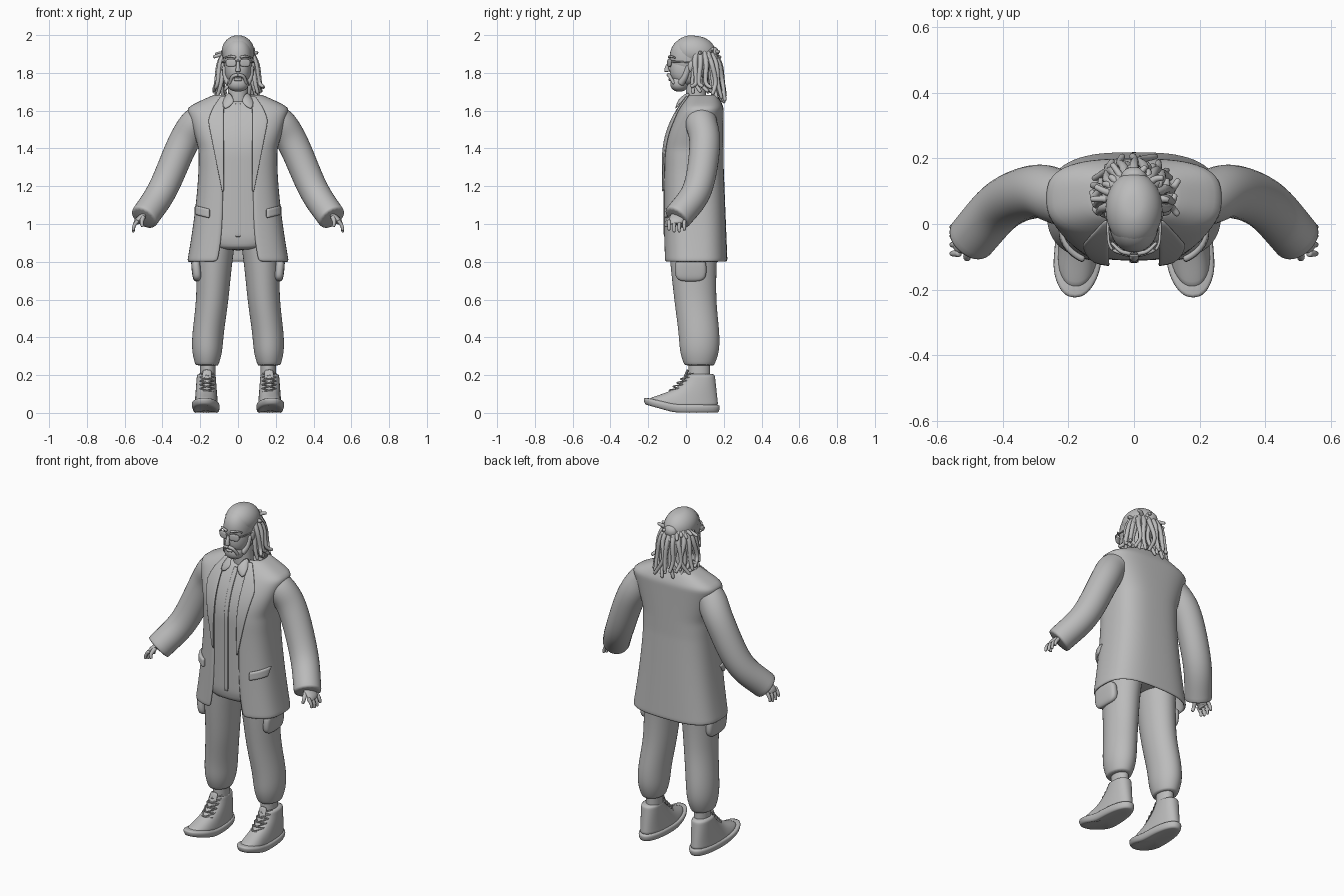
import bpy, math, random
from mathutils import Vector, Euler

if "Cube" in bpy.data.objects:
    bpy.data.objects.remove(bpy.data.objects["Cube"])
random.seed(4)

grey = bpy.data.materials.new("plain_grey")
grey.use_nodes = True
grey.diffuse_color = (0.5, 0.5, 0.5, 1)
grey.node_tree.nodes["Principled BSDF"].inputs["Base Color"].default_value = grey.diffuse_color


def make(name, rows, closed=True, mirror=False, thick=0, offset=-1):
    """Skin equal rows of points; closed rows also get end caps."""
    count = len(rows[0])
    faces = []
    for r in range(len(rows) - 1):
        for i in range(count if closed else count - 1):
            low, nxt = r * count, (i + 1) % count
            faces.append((low + i, low + nxt, low + count + nxt, low + count + i))
    if closed:
        faces.append(tuple(reversed(range(count))))
        faces.append(tuple(range((len(rows) - 1) * count, len(rows) * count)))
    mesh = bpy.data.meshes.new(name)
    mesh.from_pydata([tuple(point) for row in rows for point in row], [], faces)
    mesh.materials.append(grey)
    for face in mesh.polygons:
        face.use_smooth = True
    obj = bpy.data.objects.new(name, mesh)
    bpy.context.collection.objects.link(obj)
    if thick:
        shell = obj.modifiers.new("thickness", "SOLIDIFY")
        shell.thickness, shell.offset = thick, offset
    if mirror:
        obj.modifiers.new("mirror", "MIRROR").use_mirror_merge = False
    smooth = obj.modifiers.new("smooth", "SUBSURF")
    smooth.levels = smooth.render_levels = 1


def power(value, exponent):
    return math.copysign(abs(value) ** exponent, value)


def outline(z, half, front, back, box, centre=0, gap=0, count=32):
    """Rounded-box cross-section, left open at the front when it has a gap."""
    start = math.asin((gap / half) ** (1 / box))
    points = []
    for i in range(count + 1 if gap else count):
        turn = start + (math.tau - 2 * start) * i / count
        points.append(Vector((centre + half * power(math.sin(turn), box),
                              (front + back) / 2 - (back - front) / 2 * power(math.cos(turn), box), z)))
    return points


def sweep(name, path, start, end, flat=1, sides=8, ref=(0, 1, 0), bulge=0, crisp=False, **options):
    """Tapering tube along a smooth curve; flat scales it along the ref axis, bulge swells its far part."""
    knots = [Vector(p) for p in path]
    knots = [knots[0] * 2 - knots[1]] + knots + [knots[-1] * 2 - knots[-2]]
    curve = []
    for a, b, c, d in zip(knots, knots[1:], knots[2:], knots[3:]):
        for step in range(4):
            t = step / 4
            curve.append(b + (c - a) * t / 2 + (a * 2 - b * 5 + c * 4 - d) * t ** 2 / 2
                         + (b * 3 - a - c * 3 + d) * t ** 3 / 2)
    curve.append(knots[-2])
    last = len(curve) - 1
    rows = []
    for i, point in enumerate(curve):
        along = (curve[min(i + 1, last)] - curve[max(i - 1, 0)]).normalized()
        deep = Vector(ref)
        deep = (deep - along * deep.dot(along)).normalized()
        wide = deep.cross(along)
        radius = start + (end - start) * i / last + bulge * math.sin(math.pi * (i / last) ** 4)
        rows.append([point + (wide * math.cos(turn) + deep * flat * math.sin(turn)) * radius
                     for turn in (math.tau * k / sides for k in range(sides))])
    if crisp:
        rows.insert(-1, [a.lerp(b, .85) for a, b in zip(rows[-2], rows[-1])])
    make(name, rows, **options)


def ball(name, centre, size, tilt=(0, 0, 0), box=1, **options):
    """Ellipsoid; box under 1 squares it off."""
    matrix = Euler(tilt).to_matrix()
    rows = []
    for level in range(1, 12):
        rise = math.pi * (level / 12 - .5)
        ring = [math.tau * k / 16 for k in range(16)]
        rows.append([Vector(centre) + matrix @ Vector((
            size[0] * power(math.cos(rise) * math.cos(turn), box),
            size[1] * power(math.cos(rise) * math.sin(turn), box),
            size[2] * power(math.sin(rise), box))) for turn in ring])
    make(name, rows, **options)


def span(start, end, steps):
    return [start + (end - start) * i / steps for i in range(steps + 1)]


# Coat: flared hem, sloping shoulders and an open front
BOX = .7


def coat_shape(z):
    """Half width, front, back and opening of the coat at a height."""
    flare = max(0, 1.3 - z) * 2
    chest, slope = max(0, z - 1.35), max(0, z - 1.62)
    half = .21 + .06 * flare ** 1.5 + .06 * min(1, max(0, z - 1.4) * 5) - 2.2 * slope
    return (half, -.12 + 1.2 * chest ** 2, .2 + .02 * flare - slope / 2,
            .08 + .03 * flare ** 4 - slope / 3)


def coat_front(x, z):
    half, front, back, gap = coat_shape(z)
    side = min(abs(x) / half, 1) ** (1 / BOX)
    return (front + back) / 2 - (back - front) / 2 * math.sqrt(1 - side * side) ** BOX


def coat_row(z):
    half, front, back, gap = coat_shape(z)
    return outline(z, half, front, back, BOX, gap=gap)


make("coat_body", [coat_row(z) for z in span(.8, 1.69, 36)], closed=False, thick=.015)


def patch(name, strips, lift, thick, **options):
    """Thin plate lying on the coat front: strips of height, inner x, outer x, slant."""
    make(name, [[(x, coat_front(x, z + slant * (x - inner)) - lift, z + slant * (x - inner))
                 for x in span(inner, outer, 6)] for z, inner, outer, slant in strips],
         closed=False, thick=thick, offset=0, **options)


patch("lapel", [(z, coat_shape(z)[3] - .005,
                 coat_shape(z)[3] + .08 * min((z - 1.15) / .4, (1.75 - z) / .2), 0)
                for z in span(1.17, 1.68, 16)], .006, .01, mirror=True)
patch("pocket_flap", [(z, .15, .225, .25) for z in span(1.03, 1.08, 4)], .008, .02, mirror=True)

# Sleeves and hands
sweep("sleeve", [(.15, .08, 1.55), (.22, .08, 1.535), (.295, .1, 1.42), (.4, .06, 1.18), (.5, -.05, 1.03)],
      .09, .077, sides=16, crisp=True, mirror=True)
sweep("palm", [(.48, -.03, 1.06), (.53, -.05, 1.02), (.54, -.05, 1)], .02, .015, flat=2.5, mirror=True)
for finger, name in enumerate(("index", "middle", "ring", "little")):
    y = -.09 + .027 * finger
    tip = .95 + .01 * abs(finger - 1.5)
    sweep(name + "_finger", [(.53, y, 1.02), (.55, y, .99), (.555, y, tip)], .012, .008, mirror=True)
sweep("thumb", [(.5, -.07, 1.04), (.51, -.1, 1.01), (.505, -.105, .985)], .014, .009, mirror=True)


# Shirt: follows the coat just inside it, with a placket and collar points
def shirt_row(z):
    half, front, back, gap = coat_shape(z)
    hem = max(0, .92 - z)
    return outline(z, half - .035 - 12 * hem ** 1.7, front + .008 + hem / 4, back - .03, BOX)


make("shirt", [shirt_row(z) for z in span(.86, 1.66, 32)])
patch("shirt_placket", [(z, -.014, .014, 0) for z in span(.93, 1.64, 24)], -.006, .008)
make("shirt_collar", [[(.008, -.05, 1.65), (.08, -.07, 1.59)], [(.03, -.03, 1.68), (.09, -.04, 1.65)],
                      [(.05, .02, 1.71), (.07, .02, 1.68)]], closed=False, thick=.012, mirror=True)

# Trousers, bloused above gathered cuffs, with side pockets
sweep("trouser_leg", [(.11, .04, 1), (.125, .04, .8), (.137, .05, .6), (.16, .07, .4), (.165, .07, .25)],
      .108, .06, flat=1.3, sides=20, bulge=.014, crisp=True, mirror=True)
ball("cargo_pocket", (.22, .025, .76), (.026, .085, .065), box=.6, tilt=(0, .1, 0), mirror=True)
sweep("ankle", [(.16, .07, .3), (.16, .07, .15)], .042, .042, flat=1.4, sides=16, mirror=True)


# Boots: the toe widens, turns out and curls up
def toe(point):
    reach = max(0, -point.y - .06)
    wide = (point.x - .165) * min(.15, reach * 2)
    return point + Vector((reach / 14 + wide, 0, reach * (.28 - point.z)))


def boot_row(z, half, front, back):
    return [toe(point) for point in outline(z, half, front, back, .87, centre=.168)]


sole = [boot_row(z, .072 - inset, inset - .225, .18 - inset)
        for z, inset in ((0, .02), (0, .008), (.02, 0), (.04, 0), (.045, .01))]
make("boot_sole", sole, mirror=True)
make("boot_upper", [boot_row(.03 + .18 * t, .063 - .014 * t, -.21 + .215 * math.sin(t * math.pi / 2) ** 1.3,
                             .172 - .02 * t) for t in span(0, 1, 10)], mirror=True)
sweep("boot_tongue", [(.165, -.08, .1), (.165, -.02, .16), (.163, .01, .23)], .03, .026,
      flat=.3, ref=(0, 1, 1), mirror=True)
for row in range(5):
    y, z = -.09 + .02 * row, .12 + .02 * row
    for side in (-.04, .04):
        sweep("boot_lace", [(.165 - side, y + .035, z - .01), (.165, y, z), (.165 + side, y + .05, z + .01)],
              .004, .004, sides=6, mirror=True)

# Head, neck and face
sweep("neck", [(0, .055, 1.6), (0, .05, 1.8)], .058, .052, sides=16)
ball("cranium", (0, .02, 1.88), (.08, .11, .11), box=.9)
ball("face", (0, .01, 1.82), (.073, .1, .09), box=.85)
ball("hair_cap", (0, .045, 1.912), (.09, .118, .088), tilt=(-.15, 0, 0))
sweep("nose", [(0, -.08, 1.87), (0, -.1, 1.83), (0, -.1, 1.805)], .007, .017)
sweep("brow", [(.01, -.09, 1.882), (.04, -.083, 1.888), (.07, -.055, 1.88)], .008, .005, ref=(0, 0, 1), mirror=True)
sweep("moustache", [(0, -.094, 1.79), (.03, -.085, 1.78), (.045, -.062, 1.74)], .011, .009, mirror=True)
ball("beard", (0, -.035, 1.745), (.058, .05, .045), box=.9)
sweep("lower_lip", [(-.02, -.08, 1.765), (0, -.087, 1.765), (.02, -.08, 1.765)], .008, .008, ref=(0, 0, 1))
sweep("jaw_beard", [(.07, .015, 1.84), (.064, -.005, 1.78), (.045, -.03, 1.74)], .014, .022, mirror=True)
ball("ear", (.08, .03, 1.835), (.01, .02, .03), mirror=True)

# Sunglasses
ball("glasses_lens", (.037, -.088, 1.853), (.03, .007, .021), tilt=(0, 0, .3), box=.7, mirror=True)
sweep("glasses_bridge", [(-.015, -.097, 1.863), (.015, -.097, 1.863)], .004, .004)
sweep("glasses_arm", [(.066, -.08, 1.86), (.078, -.05, 1.86), (.08, .03, 1.855)], .005, .004,
      ref=(0, 0, 1), mirror=True)


def around(angle, reach, z):
    """Point at a bearing behind the head's centre."""
    return math.sin(angle) * reach, .07 + math.cos(angle) * reach, z


# Hanging locks around the back and sides, spreading over the shoulders
for layer, count in enumerate((15, 13)):
    for angle in span(-1.9 + .1 * layer, 1.9 - .1 * layer, count - 1):
        wave = random.uniform(-.2, .2)
        tip = 1.64 + .04 * abs(math.sin(angle)) + random.uniform(-.02, .05)
        reach = .09 + .015 * layer + .01 * math.cos(angle)
        spread = reach + random.uniform(.02, .045)
        sweep("hanging_lock", [around(angle, .06, 1.92), around(angle, reach - .005, 1.85),
                               around(angle + wave, reach + .01, 1.75), around(angle - wave, spread, tip)],
              .017, .01)

# Tied-up locks bunched behind the crown
ball("hair_tie", (0, .145, 1.905), (.04, .03, .035))
for angle in span(-1.5, 1.5, 12):
    lift = random.uniform(-.04, .04)
    sweep("tied_lock", [around(angle, .05, 1.9), around(angle, .09, 1.9 + lift / 2),
                        around(angle + lift * 4, random.uniform(.1, .135), 1.89 + lift)],
          .014, .009, ref=(0, 0, 1))
